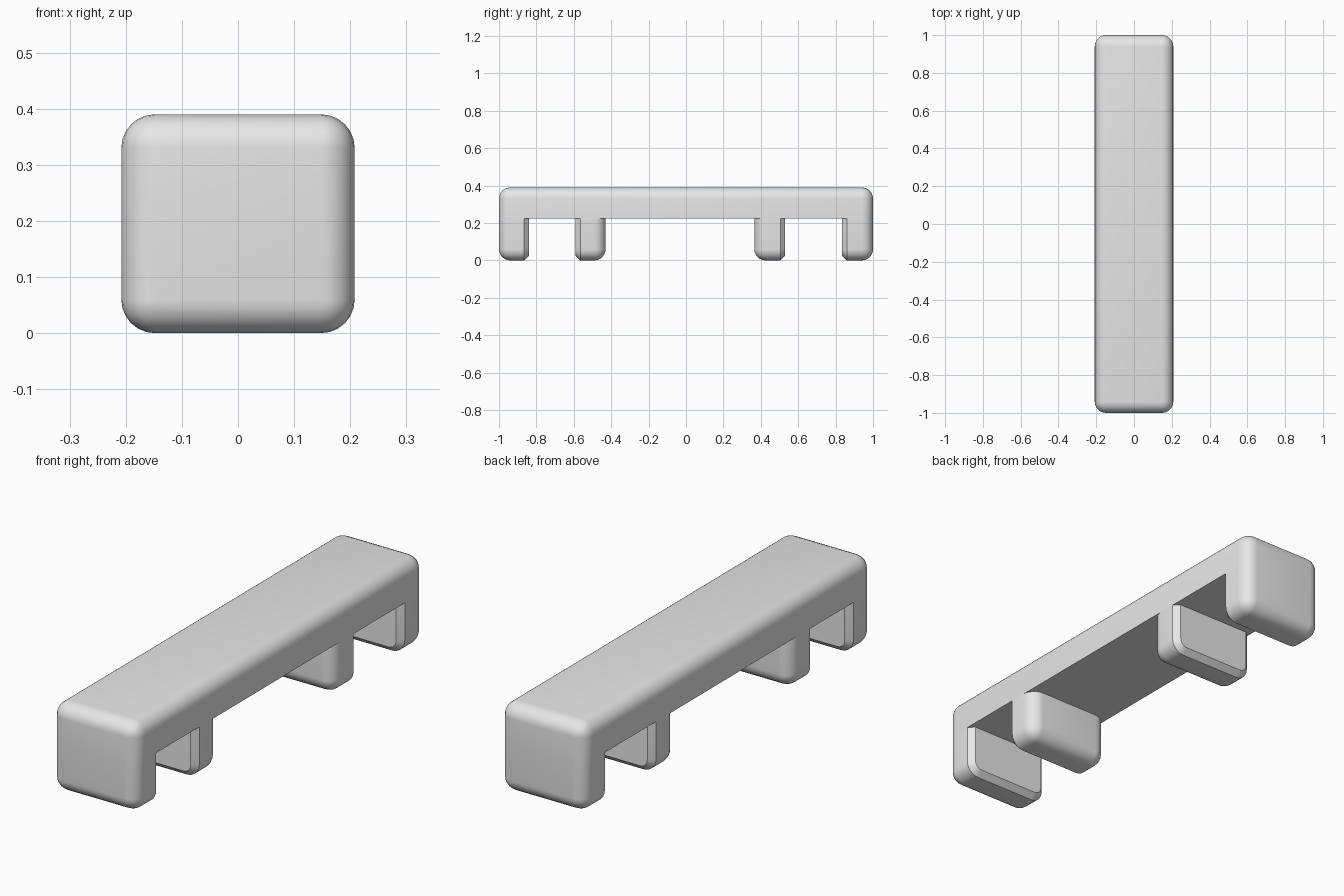
import bpy, bmesh, math

cube = bpy.data.objects.get("Cube")
if cube:
    bpy.data.objects.remove(cube, do_unlink=True)

HALF_W, HALF_L, HEIGHT = 0.208, 1.0, 0.39
UNDERSIDE = 0.225
RADIUS, CHAMFER, STEPS = 0.06, 0.025, 6

grey = bpy.data.materials.new("light grey")
grey.use_nodes = True
grey.diffuse_color = (0.8, 0.8, 0.8, 1)
grey.node_tree.nodes["Principled BSDF"].inputs["Base Color"].default_value = (0.8, 0.8, 0.8, 1)


def rounded_end(y, inward):
    """Stations (y, inset) for a round end, from the tip inwards."""
    angles = [math.pi / 2 * i / STEPS for i in range(STEPS + 1)]
    return [(y + inward * RADIUS * (1 - math.cos(a)), RADIUS * (1 - math.sin(a))) for a in angles]


def chamfered_end(y, inward):
    """Stations for an end with a single flat chamfer."""
    return [(y, CHAMFER), (y + inward * CHAMFER, 0)]


def section(inset, flat_z, round_z):
    """Cross-section, square at flat_z and with round corners at round_z."""
    up = 1 if round_z > flat_z else -1
    r = RADIUS - inset
    cx, cz = HALF_W - RADIUS, round_z - up * RADIUS
    arc = [(cx + r * math.cos(a), cz + up * r * math.sin(a))
           for a in (math.pi / 2 * i / STEPS for i in range(STEPS + 1))]
    half = [(HALF_W - inset, flat_z)] + arc
    return half + [(-x, z) for x, z in reversed(half)]


def loft(name, stations, flat_z, round_z, close_flat):
    """Skin the cross-sections along y into one part."""
    bm = bmesh.new()
    rings = [[bm.verts.new((x, y, z)) for x, z in section(d, flat_z, round_z)]
             for y, d in stations]
    n = len(rings[0])
    for a, b in zip(rings, rings[1:]):
        for i in range(n if close_flat else n - 1):
            j = (i + 1) % n
            bm.faces.new((a[i], a[j], b[j], b[i]))
    bm.faces.new(rings[0])
    bm.faces.new(rings[-1])
    bmesh.ops.remove_doubles(bm, verts=bm.verts, dist=0.0001)
    bmesh.ops.recalc_face_normals(bm, faces=bm.faces)
    mesh = bpy.data.meshes.new(name)
    bm.to_mesh(mesh)
    bm.free()
    # An open part can be oriented inwards, so check its tip cap
    if min(mesh.polygons, key=lambda p: p.center.y).normal.y > 0:
        mesh.flip_normals()
    mesh.materials.append(grey)
    obj = bpy.data.objects.new(name, mesh)
    bpy.context.collection.objects.link(obj)
    bpy.ops.object.select_all(action='DESELECT')
    obj.select_set(True)
    bpy.context.view_layer.objects.active = obj
    bpy.ops.object.shade_smooth_by_angle(angle=math.radians(30))
    return obj


# Long top slab with a flat underside
loft("top_slab", rounded_end(-HALF_L, 1) + rounded_end(HALF_L, -1)[::-1],
     UNDERSIDE, HEIGHT, True)

# Legs: one rounded side, and a chamfered side facing its paired leg
legs = [("front_end_leg", -1.0, -0.84, True),
        ("front_inner_leg", -0.59, -0.43, False),
        ("back_inner_leg", 0.365, 0.53, True),
        ("back_end_leg", 0.835, 1.0, False)]
for name, y0, y1, round_first in legs:
    first, last = (rounded_end, chamfered_end) if round_first else (chamfered_end, rounded_end)
    loft(name, first(y0, 1) + last(y1, -1)[::-1], UNDERSIDE, 0.0, False)
